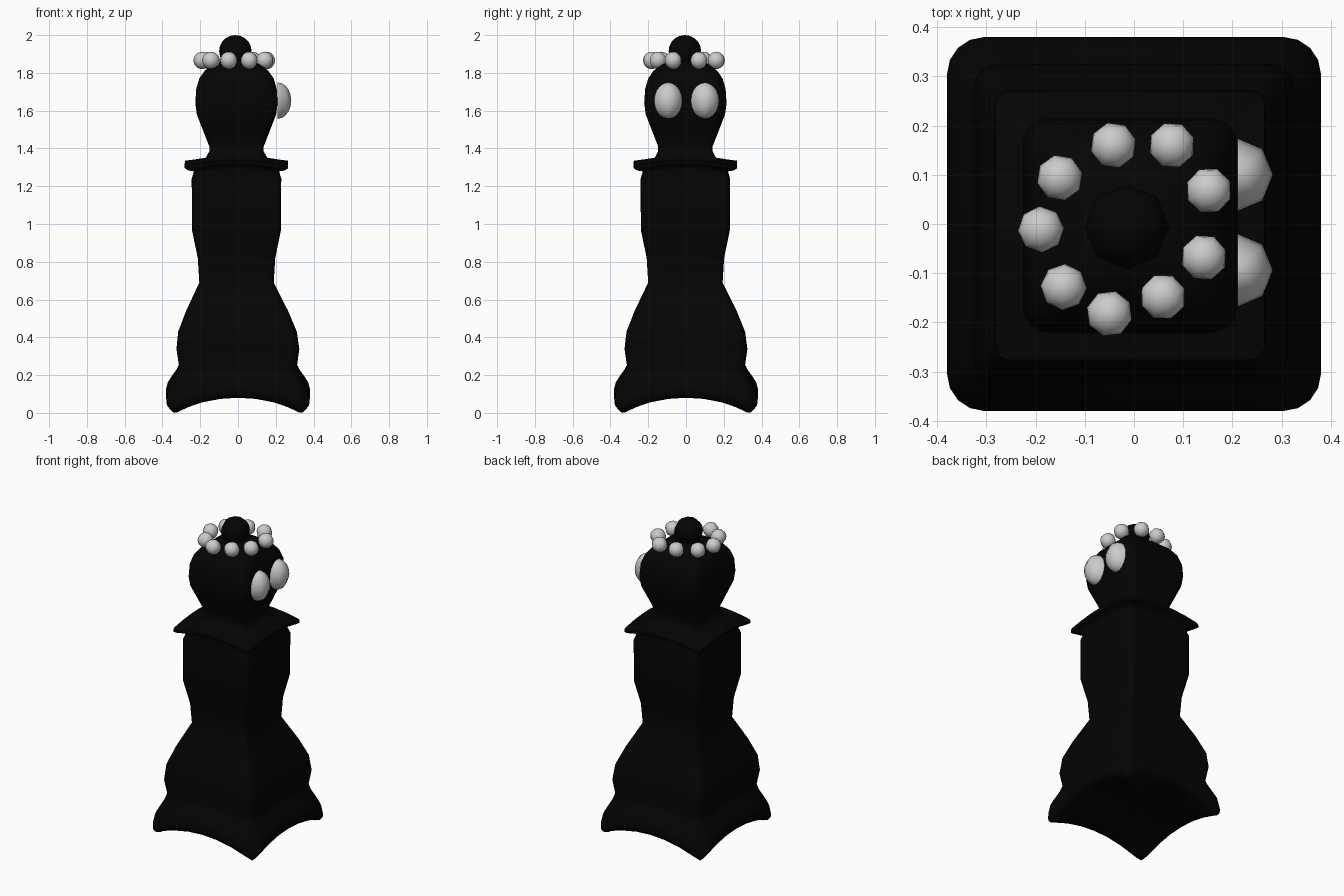
import bpy, bmesh, math

black = bpy.data.materials.new("black")
black.diffuse_color = (0.0012, 0.0012, 0.0012, 1)

# (half width, z, corner rounding ratio, arch height at middle of each side)
PROFILE = [
    (0.17, 0.075, 0.60, 0.02), (0.29, 0.030, 0.30, 0.055),
    (0.340, 0.002, 0.16, 0.078), (0.362, 0.003, 0.16, 0.08),
    (0.377, 0.018, 0.18, 0.085), (0.380, 0.045, 0.20, 0.085),
    (0.371, 0.095, 0.19, 0.068), (0.347, 0.150, 0.18, 0.05),
    (0.325, 0.200, 0.17, 0.03), (0.312, 0.242, 0.16, 0.015),
    (0.325, 0.335, 0.15, 0.005),
    (0.314, 0.430, 0.15, 0), (0.270, 0.540, 0.15, 0),
    (0.197, 0.690, 0.15, 0), (0.205, 0.820, 0.15, 0),
    (0.236, 0.970, 0.15, 0), (0.237, 1.230, 0.15, 0.01),
    (0.222, 1.265, 0.12, 0.025), (0.228, 1.278, 0.10, 0.03),
    (0.262, 1.283, 0.10, 0.032), (0.274, 1.290, 0.10, 0.032),
    (0.273, 1.303, 0.10, 0.032), (0.220, 1.318, 0.12, 0.024),
    (0.162, 1.343, 0.15, 0.008), (0.144, 1.385, 0.20, 0),
    (0.144, 1.410, 0.22, 0), (0.179, 1.500, 0.25, 0),
    (0.210, 1.580, 0.25, 0), (0.218, 1.640, 0.25, 0),
    (0.213, 1.715, 0.25, 0), (0.197, 1.770, 0.28, 0),
    (0.168, 1.812, 0.32, 0), (0.125, 1.845, 0.40, 0),
    (0.070, 1.866, 0.50, 0),
]


def section(ratio):
    """Unit rounded square, counter-clockwise."""
    pts = []
    for k in range(4):
        a = k * math.pi / 2
        side = [(1, (1 - ratio) * s) for s in (-0.67, -0.33, 0, 0.33, 0.67)]
        corner = [(1 - ratio + ratio * math.cos(t), 1 - ratio + ratio * math.sin(t))
                  for t in (i * math.pi / 8 for i in range(5))]
        for x, y in side + corner:
            pts.append((x * math.cos(a) - y * math.sin(a),
                        x * math.sin(a) + y * math.cos(a)))
    return pts


def finish(bm, name, mat=None, angle=180):
    bmesh.ops.recalc_face_normals(bm, faces=bm.faces[:])
    me = bpy.data.meshes.new(name)
    bm.to_mesh(me)
    bm.free()
    ob = bpy.data.objects.new(name, me)
    bpy.context.collection.objects.link(ob)
    if mat:
        me.materials.append(mat)
    bpy.ops.object.select_all(action='DESELECT')
    ob.select_set(True)
    bpy.context.view_layer.objects.active = ob
    bpy.ops.object.shade_smooth_by_angle(angle=math.radians(angle))
    return ob


# square lofted body with arched skirt, collar and head
bm = bmesh.new()
rings = []
for w, z, ratio, arch in PROFILE:
    drift = -0.008 * min(1, max(0, (z - 0.3) / 0.4))
    ring = []
    for x, y in section(ratio):
        t = min(abs(x), abs(y)) / max(abs(x), abs(y))
        ring.append(bm.verts.new((x * w + drift, y * w + drift * 0.4,
                                  z + arch * (1 - t * t))))
    rings.append(ring)
n = len(rings[0])
for a, b in zip(rings, rings[1:]):
    for i in range(n):
        j = (i + 1) % n
        bm.faces.new((a[i], a[j], b[j], b[i]))
for ring, tip in ((rings[0], (0, 0, 0.11)), (rings[-1], (-0.012, -0.004, 1.872))):
    c = bm.verts.new(tip)
    for i in range(n):
        bm.faces.new((ring[i], ring[(i + 1) % n], c))
finish(bm, "body", black, 75)


def ball(name, loc, radii, mat=None, turn=0, half=False):
    bm = bmesh.new()
    bmesh.ops.create_uvsphere(bm, u_segments=8, v_segments=10, radius=1)
    if half:  # keep only the +x half
        bmesh.ops.delete(bm, geom=[v for v in bm.verts if v.co.x < -0.01], context='VERTS')
    ob = finish(bm, name, mat)
    ob.location, ob.scale, ob.rotation_euler = loc, radii, (0, 0, turn)
    return ob


# top knob
ball("top_knob", (-0.014, -0.006, 1.915), (0.086, 0.086, 0.085), black)

# slightly uneven ring of crown beads
BEADS = [(-0.189, -0.011), (-0.151, 0.094), (-0.042, 0.16), (0.077, 0.16), (0.152, 0.068),
         (0.142, -0.068), (0.059, -0.148), (-0.05, -0.182), (-0.143, -0.128)]
for x, y in BEADS:
    ball("crown_bead", (x, y, 1.866), (0.047, 0.047, 0.046), None, math.atan2(y, x))

# pair of oval eyes on the right-hand side
for y in (-0.094, 0.1):
    ball("eye", (0.21, y, 1.653), (0.072, 0.074, 0.096), half=True)
